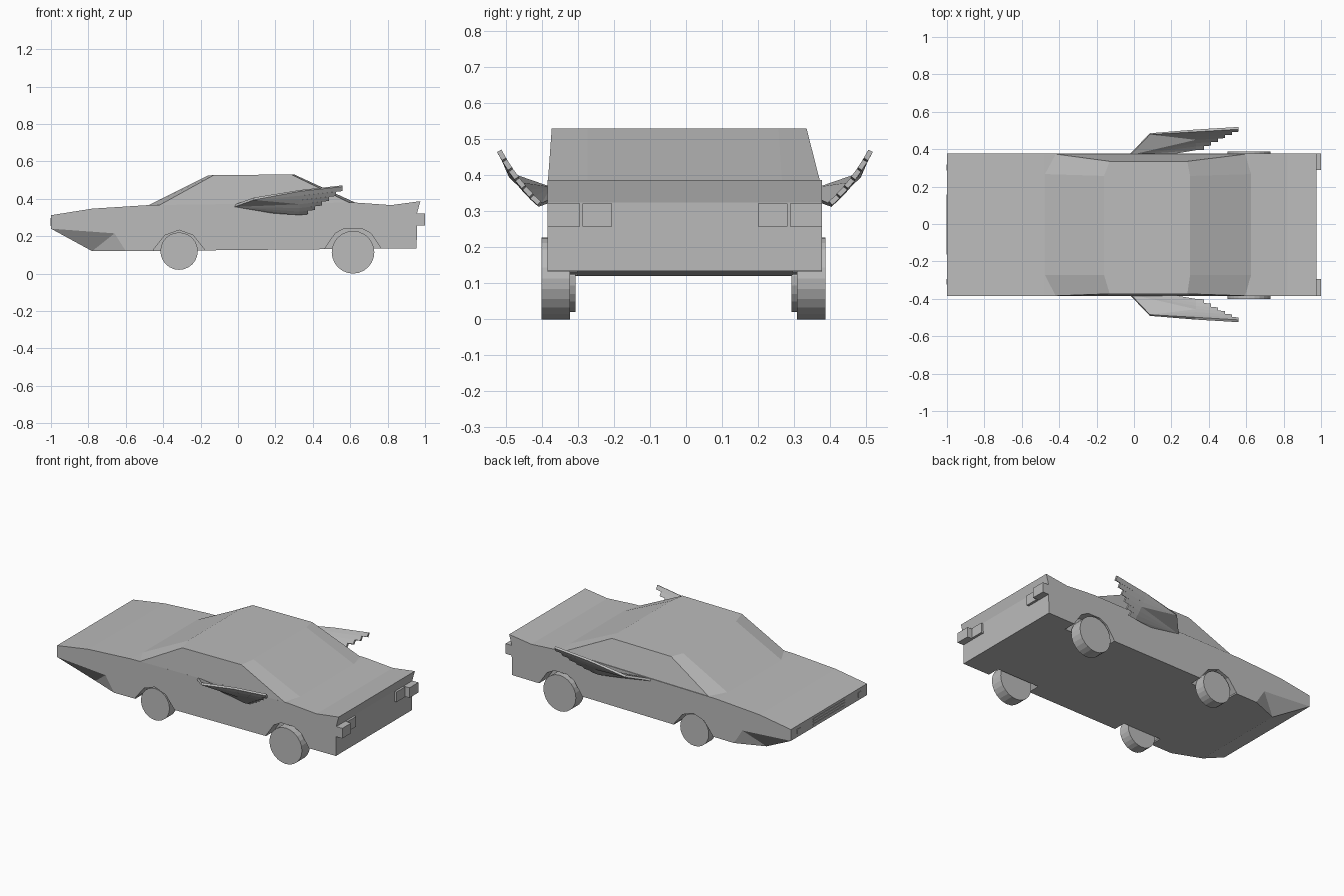
import bpy, bmesh
from mathutils import Vector

if "Cube" in bpy.data.objects:
    bpy.data.objects.remove(bpy.data.objects["Cube"], do_unlink=True)

YC = -0.003   # centre line of the car
HW = 0.381    # half width of the body

grey = bpy.data.materials.new("light_grey")
grey.use_nodes = True
grey.diffuse_color = (0.5, 0.5, 0.5, 1)
grey.node_tree.nodes["Principled BSDF"].inputs["Base Color"].default_value = (0.5, 0.5, 0.5, 1)


def make(name, bm):
    bmesh.ops.recalc_face_normals(bm, faces=bm.faces)
    me = bpy.data.meshes.new(name)
    bm.to_mesh(me)
    bm.free()
    me.materials.append(grey)
    ob = bpy.data.objects.new(name, me)
    bpy.context.collection.objects.link(ob)
    return ob


def bridge(bm, a, b, closed=True):
    for i in range(len(a) if closed else len(a) - 1):
        j = (i + 1) % len(a)
        bm.faces.new((a[i], a[j], b[j], b[i]))


def prism(name, outline, y0, y1):
    bm = bmesh.new()
    a, b = ([bm.verts.new((x, y, z)) for x, z in outline] for y in (y0, y1))
    bridge(bm, a, b)
    bm.faces.new(a)
    bm.faces.new(b)
    return make(name, bm)


def box(name, x, y, z):
    return prism(name, [(x[0], z[0]), (x[1], z[0]), (x[1], z[1]), (x[0], z[1])], *y)


def apply_modifier(ob, kind, **settings):
    mod = ob.modifiers.new(kind, kind)
    for key, value in settings.items():
        setattr(mod, key, value)
    bpy.context.view_layer.objects.active = ob
    bpy.ops.object.modifier_apply(modifier=mod.name)


# Lower body: side outline spanned across, with a tapered chin
outline = [(-1, .24), (-1, .312), (-.78, .347), (-.48, .366), (.62, .38), (.82, .366),
           (.975, .387), (.958, .325), (.955, .135), (-.6, .12), (-.66, .215)]
bm = bmesh.new()
sides, chin = [], []
for s in (-1, 1):
    sides.append([bm.verts.new((x, YC + s * HW, z)) for x, z in outline])
    chin.append(bm.verts.new((-.78, YC + s * .31, .12)))
bridge(bm, sides[0][:10], sides[1][:10], closed=False)
for side, c in zip(sides, chin):
    bm.faces.new(side)
    bm.faces.new((side[9], side[10], c))
    bm.faces.new((side[10], side[0], c))
for i in (0, 9):
    bm.faces.new((sides[0][i], sides[1][i], chin[1], chin[0]))
body = make("body", bm)

# Wheel arches cut into both flanks
arches = [[(-.45, .08), (-.45, .13), (-.39, .205), (-.315, .232), (-.24, .205), (-.18, .13), (-.18, .08)],
          [(.465, .08), (.465, .135), (.52, .215), (.57, .242), (.66, .242), (.71, .215), (.765, .135), (.765, .08)]]
for arch in arches:
    for s in (-1, 1):
        cutter = prism("arch_cutter", arch, YC + s * .3, YC + s * .5)
        cutter.hide_render = True
        apply_modifier(body, "BOOLEAN", operation="DIFFERENCE", object=cutter, solver="EXACT")
        bpy.data.objects.remove(cutter, do_unlink=True)

# Cabin: eight-sided base lofted to the roof, whose +y edge leans further in
base = [(-.48, -.27, .364), (-.42, -HW, .366), (.6, -HW, .377), (.63, -.27, .378),
        (.63, .27, .378), (.6, HW - .004, .377), (-.42, HW - .004, .366), (-.48, .27, .364)]
roof = [(-.16, -.27, .525), (-.13, -.37, .526), (.285, -.37, .53), (.3, -.27, .53),
        (.3, .26, .53), (.285, .338, .53), (-.13, .338, .526), (-.16, .26, .525)]
bm = bmesh.new()
low, high = ([bm.verts.new((x, y + YC, z)) for x, y, z in ring] for ring in (base, roof))
bridge(bm, low, high)
bm.faces.new(high)
bm.faces.new(low)
make("cabin", bm)

# Wheels
for name, x, r, inner, outer in (("front", -.315, .1, .3, .372), ("rear", .615, .114, .315, .394)):
    for s, side in ((1, "left"), (-1, "right")):
        bm = bmesh.new()
        bmesh.ops.create_cone(bm, cap_ends=True, segments=24, radius1=r, radius2=r, depth=outer - inner)
        for v in bm.verts:
            lx, ly, lz = v.co
            v.co = (x + lx, s * ((inner + outer) / 2 + lz) - .007, ly + r + (.02 if name == "front" else 0))
        make(f"{name}_wheel_{side}", bm)

# Tail lights, and lights beside the nose grille
for s, side in ((1, "left"), (-1, "right")):
    def span(a, b):
        return (YC + s * a, YC + s * b)
    box(f"tail_light_outer_{side}", (.94, 1), span(.292, HW), (.258, .322))
    box(f"tail_light_inner_{side}", (.94, .972), span(.203, .285), (.258, .322))
    box(f"nose_light_{side}", (-1.003, -.99), span(.29, .32), (.26, .29))
for i in range(3):
    z = .255 + i * .017
    box(f"grille_slat_{i + 1}", (-1.003, -.99), (YC - .16, YC + .16), (z, z + .008))

# Wings: a folded front panel continued by stepped feathers
FEATHERS = 6
FOLD = .33
for s, side in ((1, "left"), (-1, "right")):
    bm = bmesh.new()

    def vert(x, y, z):
        return bm.verts.new((x, YC + s * y, z))

    fold = []
    for i in range(FEATHERS + 1):
        t = i / FEATHERS
        fold.append(vert(FOLD, .402 + .125 * t - .025 * t * t, .318 + .105 * t + .02 * t * t))
    root, shoulder, foot = vert(-.02, .375, .362), vert(.085, .485, .4), vert(.19, .378, .328)
    bm.faces.new((root, foot, fold[0]))
    for a, b in zip(fold[:3], fold[1:4]):
        bm.faces.new((root, a, b))
    bm.faces.new((root, fold[3], shoulder))
    for a, b in zip(fold[3:-1], fold[4:]):
        bm.faces.new((shoulder, a, b))
    for i in range(FEATHERS):
        length = .045 + .185 * i / (FEATHERS - 1)
        reach = Vector((length, s * length * .06, length * .11))
        a, b = fold[i], fold[i + 1]
        bm.faces.new((a, b, bm.verts.new(b.co + reach), bm.verts.new(a.co + reach)))
    wing = make(f"wing_{side}", bm)
    apply_modifier(wing, "SOLIDIFY", thickness=.014, offset=0)
